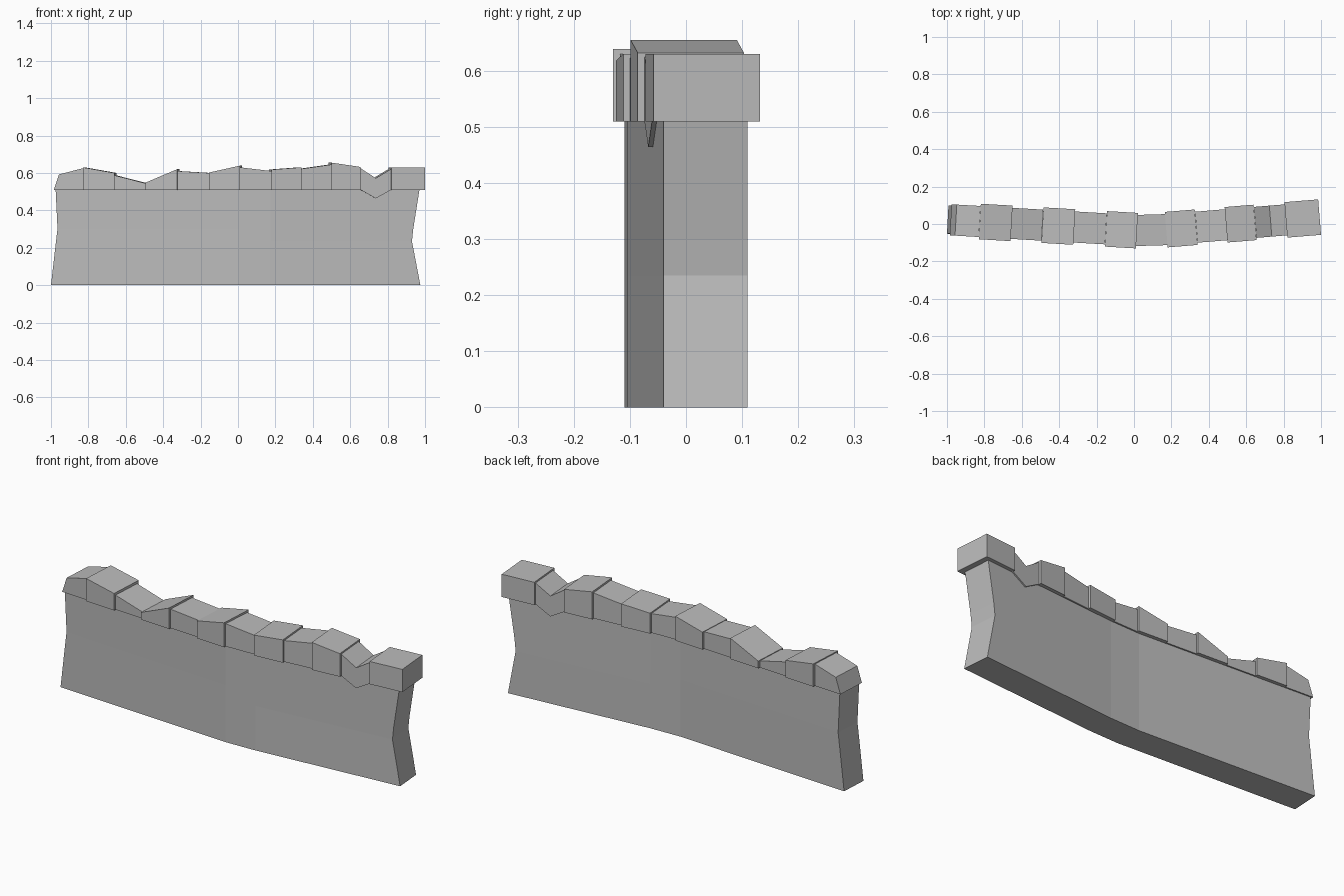
import bpy
import bmesh
from mathutils import Vector

cube = bpy.data.objects.get("Cube")
if cube:
    bpy.data.objects.remove(cube)

# Stone colour
stone = bpy.data.materials.new("grey_stone")
stone.use_nodes = True
grey = (0.5, 0.5, 0.5, 1)
stone.diffuse_color = grey
stone.node_tree.nodes["Principled BSDF"].inputs["Base Color"].default_value = grey

# Plan of the wall: two straight runs with a short bend between them
PLAN = [Vector(p) for p in ((-0.99, 0.023), (0.005, -0.035), (0.175, -0.03), (0.97, 0.035))]
BASE_TOP = 0.51


def finish(name, bm):
    bmesh.ops.recalc_face_normals(bm, faces=bm.faces)
    mesh = bpy.data.meshes.new(name)
    bm.to_mesh(mesh)
    bm.free()
    mesh.materials.append(stone)
    obj = bpy.data.objects.new(name, mesh)
    bpy.context.collection.objects.link(obj)
    return obj


def run_at(x):
    """Start point and direction of the plan run that holds x."""
    i = 0 if x < PLAN[1].x else 1 if x < PLAN[2].x else 2
    return PLAN[i], (PLAN[i + 1] - PLAN[i]).normalized()


def build_wall(half=0.075):
    bm = bmesh.new()
    # Worn ends: height, left x, right x
    rows = [(0, -1, 0.975), (0.235, -0.973, 0.93), (0.3, -0.965, 0.937), (BASE_TOP, -0.975, 0.97)]
    loops = []
    for z, left, right in rows:
        xs = (left, PLAN[1].x, PLAN[2].x, right)
        front = [bm.verts.new((x, p.y - half, z)) for x, p in zip(xs, PLAN)]
        skew = (0.008, 0, 0, -0.012)
        back = [bm.verts.new((x + s, p.y + half, z)) for x, p, s in zip(xs, PLAN, skew)]
        loops.append(front + back[::-1])
    n = len(loops[0])
    for low, high in zip(loops, loops[1:]):
        for i in range(n):
            j = (i + 1) % n
            bm.faces.new((low[i], low[j], high[j], high[i]))
    bm.faces.new(loops[0])
    bm.faces.new(loops[-1])
    finish("wall_body", bm)


def build_stone(name, outline, half):
    """Extrude a side outline of (x, z) points across the wall."""
    bm = bmesh.new()
    mid = (min(p[0] for p in outline) + max(p[0] for p in outline)) / 2
    start, along = run_at(mid)
    across = Vector((-along.y, along.x))
    rings = []
    for side in (-1, 1):
        ring = []
        for x, z in outline:
            cx = x + across.x * half
            cy = start.y + (cx - start.x) * along.y / along.x
            ring.append(bm.verts.new((cx + side * across.x * half, cy + side * across.y * half, z)))
        rings.append(ring)
    front, back = rings
    bm.faces.new(front)
    bm.faces.new(back)
    for i in range(len(front)):
        j = (i + 1) % len(front)
        bm.faces.new((front[i], front[j], back[j], back[i]))
    finish(name, bm)


build_wall()

# Plain coping stones: joints along the wall and the top heights at each end
joints = [-0.83, -0.66, -0.495, -0.325, -0.155, 0.01, 0.18, 0.34, 0.5, 0.655]
tops = [(0.63, 0.6), (0.587, 0.545), (0.548, 0.62), (0.61, 0.6), (0.602, 0.639),
        (0.63, 0.61), (0.618, 0.63), (0.622, 0.645), (0.655, 0.632)]
outlines = [[(a, BASE_TOP), (b, BASE_TOP), (b, zb), (a, za)]
            for a, b, (za, zb) in zip(joints, joints[1:], tops)]

# Chipped left end stone, sagging stone and square right end stone
outlines.insert(0, [(-0.985, BASE_TOP), (-0.83, BASE_TOP), (-0.83, 0.625), (-0.957, 0.592)])
outlines.append([(0.655, BASE_TOP), (0.737, 0.464), (0.82, BASE_TOP),
                 (0.82, 0.622), (0.737, 0.572), (0.655, 0.625)])
outlines.append([(0.82, BASE_TOP), (1, BASE_TOP), (1, 0.63), (0.82, 0.63)])

# Alternate narrow and wide stones
for i, outline in enumerate(outlines):
    build_stone(f"coping_stone_{i + 1}", outline, 0.095 if i % 2 else 0.083)
